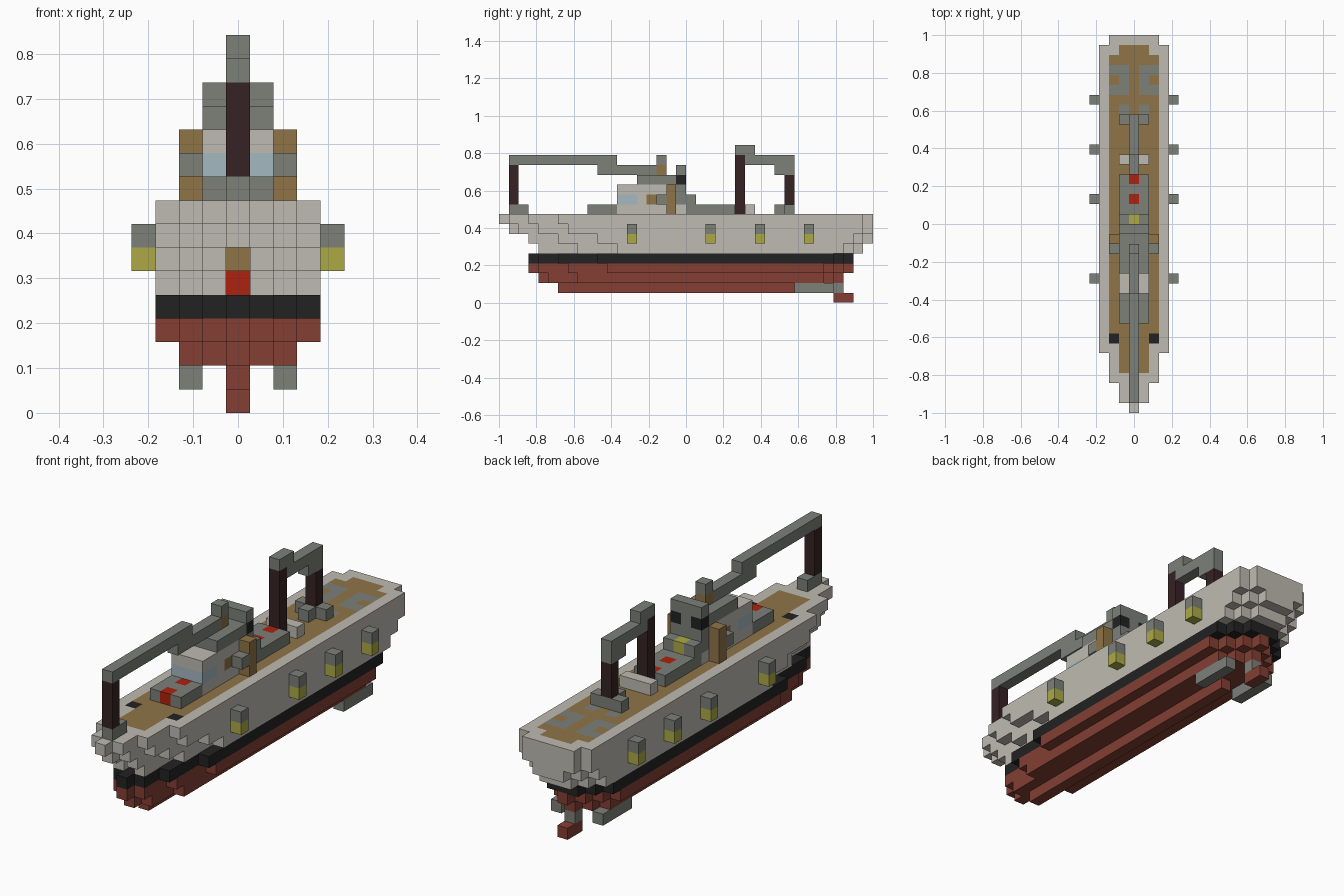
import bpy, bmesh
from mathutils import Vector

cube = bpy.data.objects.get("Cube")
if cube:
    bpy.data.objects.remove(cube)

S = 2 / 38          # edge length of one block
LENGTH = 38

# Colours as sRGB hex, converted to linear
COLOURS = {"off_white": "BFBBB2", "grey": "7D8079", "hull_red": "843F33", "black": "222222",
           "dark_wood": "372224", "deck_wood": "907548", "bright_red": "AD2210",
           "lamp_yellow": "ACAA46", "window_blue": "A5B9C1"}
ORDER = list(COLOURS)


def linear(c):
    return c / 12.92 if c <= 0.04045 else ((c + 0.055) / 1.055) ** 2.4


def make_material(name, code):
    rgb = [linear(int(code[i:i + 2], 16) / 255) for i in (0, 2, 4)]
    mat = bpy.data.materials.new(name)
    mat.use_nodes = True
    mat.diffuse_color = (*rgb, 1)
    bsdf = mat.node_tree.nodes["Principled BSDF"]
    bsdf.inputs["Base Color"].default_value = (*rgb, 1)
    bsdf.inputs["Roughness"].default_value = 0.9
    return mat


MATS = [make_material(n, c) for n, c in COLOURS.items()]
blocks = {}         # (x, y, z) -> (part, colour)


def fill(part, colour, xs, ys, zs):
    """Fill an inclusive range of blocks; a single number means one block."""
    span = lambda r: range(r, r + 1) if isinstance(r, int) else range(r[0], r[1] + 1)
    for x in span(xs):
        for y in span(ys):
            for z in span(zs):
                blocks[x, y, z] = (part, colour)


def pair(part, colour, x, ys, zs):
    fill(part, colour, x, ys, zs)
    fill(part, colour, -x, ys, zs)


def build(part):
    """Skin the outer faces of one part and merge the flat areas."""
    bm = bmesh.new()
    for (x, y, z), (owner, colour) in blocks.items():
        if owner != part:
            continue
        centre = Vector((x, y - LENGTH / 2 + 0.5, z + 0.5)) * S
        for axis in range(3):
            for sign in (-1, 1):
                n = Vector((0, 0, 0))
                n[axis] = sign
                if (x + int(n.x), y + int(n.y), z + int(n.z)) in blocks:
                    continue
                u = Vector((0, 0, 0))
                u[(axis + 1) % 3] = 1
                v = n.cross(u)
                ring = [centre + (n + u * a + v * b) * S / 2
                        for a, b in ((-1, -1), (1, -1), (1, 1), (-1, 1))]
                face = bm.faces.new([bm.verts.new(p) for p in ring])
                face.material_index = ORDER.index(colour)
    bmesh.ops.remove_doubles(bm, verts=bm.verts[:], dist=S / 100)
    bmesh.ops.dissolve_limit(bm, angle_limit=0.01, verts=bm.verts[:], edges=bm.edges[:],
                             delimit={'MATERIAL'})
    mesh = bpy.data.meshes.new(part)
    bm.to_mesh(mesh)
    bm.free()
    for mat in MATS:
        mesh.materials.append(mat)
    bpy.context.collection.objects.link(bpy.data.objects.new(part, mesh))


# Hull layers from keel to rail: bow start and stern end for each distance from the centre line
HULL = [("hull_red", (6,), (30,)),
        ("hull_red", (4, 5, 8), (34, 33, 32)),
        ("hull_red", (3, 4, 7, 11), (35, 34, 33, 32)),
        ("black", (3, 4, 6, 10), (35, 35, 34, 33)),
        ("off_white", (5, 4, 8, 12), (36, 36, 35, 34)),
        ("off_white", (4, 3, 6, 10), (37, 37, 36, 35)),
        ("off_white", (1, 2, 4, 7), (37, 37, 37, 36)),
        ("off_white", (0, 1, 3, 6), (37, 37, 37, 36))]
for level, (colour, starts, ends) in enumerate(HULL, 1):
    for x, (a, b) in enumerate(zip(starts, ends)):
        pair("hull", colour, x, (a, b), level)
fill("hull", "bright_red", 0, 5, 5)
fill("hull", "deck_wood", 0, 4, 6)

# Deck planking with hatches and bollards
fill("deck", "deck_wood", (-1, 1), (4, 36), 8)
pair("deck", "deck_wood", 2, (7, 35), 8)
pair("deck", "black", 2, 7, 8)
pair("deck", "grey", 1, (32, 34), 8)
pair("deck", "grey", 2, 32, 8)
pair("deck", "grey", 2, 34, 8)
pair("deck", "grey", 1, 30, 8)

# Shafts and rudder
pair("propeller_shaft", "grey", 2, (30, 33), 1)
fill("rudder", "grey", 0, 34, 1)
fill("rudder", "hull_red", 0, (34, 35), 0)

# Side lamps
for y in (13, 21, 26, 31):
    pair("side_lamp", "lamp_yellow", 4, y, 6)
    pair("side_lamp", "grey", 4, y, 7)

# Front cargo hatch
fill("front_hatch", "grey", (-1, 1), (9, 11), 9)
for y in (9, 11):
    fill("front_hatch", "bright_red", 0, y, 9)

# Bridge with windows, roof and side posts
fill("bridge", "off_white", (-1, 1), (12, 16), (9, 11))
fill("bridge", "window_blue", (-1, 1), (12, 13), 10)
pair("bridge", "deck_wood", 1, 15, 10)
fill("bridge", "grey", (-1, 1), (17, 18), (9, 11))
fill("bridge", "off_white", (-1, 1), 18, 9)
fill("bridge_roof", "grey", (-1, 1), (14, 18), 12)
fill("bridge_roof", "grey", (-1, 1), 18, 13)
pair("bridge_roof", "black", 1, 18, 12)
pair("bridge_post", "deck_wood", 2, 17, (9, 11))
pair("bridge_post", "grey", 2, 16, 10)

# Front mast and boom
fill("front_mast", "grey", 0, (1, 2), 9)
fill("front_mast", "dark_wood", 0, 1, (10, 13))
fill("front_boom", "grey", 0, (1, 11), 14)
fill("front_boom", "grey", 0, (10, 15), 13)
fill("front_boom", "deck_wood", 0, 16, 13)
fill("front_boom", "grey", 0, 16, 14)

# Rear cargo hatch
fill("rear_hatch", "grey", (-1, 1), (19, 23), 9)
fill("rear_hatch", "grey", (-1, 1), 19, 10)
fill("rear_hatch", "lamp_yellow", 0, 19, 10)
for y in (21, 23):
    fill("rear_hatch", "bright_red", 0, y, 9)
fill("rear_locker", "off_white", (-1, 1), 25, 9)

# Rear masts and boom
fill("rear_mast", "dark_wood", 0, 24, (9, 14))
fill("rear_mast_base", "grey", (-1, 1), 29, 9)
fill("rear_mast_base", "grey", 0, 28, 9)
fill("rear_mast", "dark_wood", 0, 29, (10, 12))
fill("rear_boom", "grey", 0, (24, 25), 15)
fill("rear_boom", "grey", 0, (25, 29), 14)
fill("rear_boom", "grey", 0, (28, 29), 13)

for part in dict.fromkeys(owner for owner, _ in blocks.values()):
    build(part)
